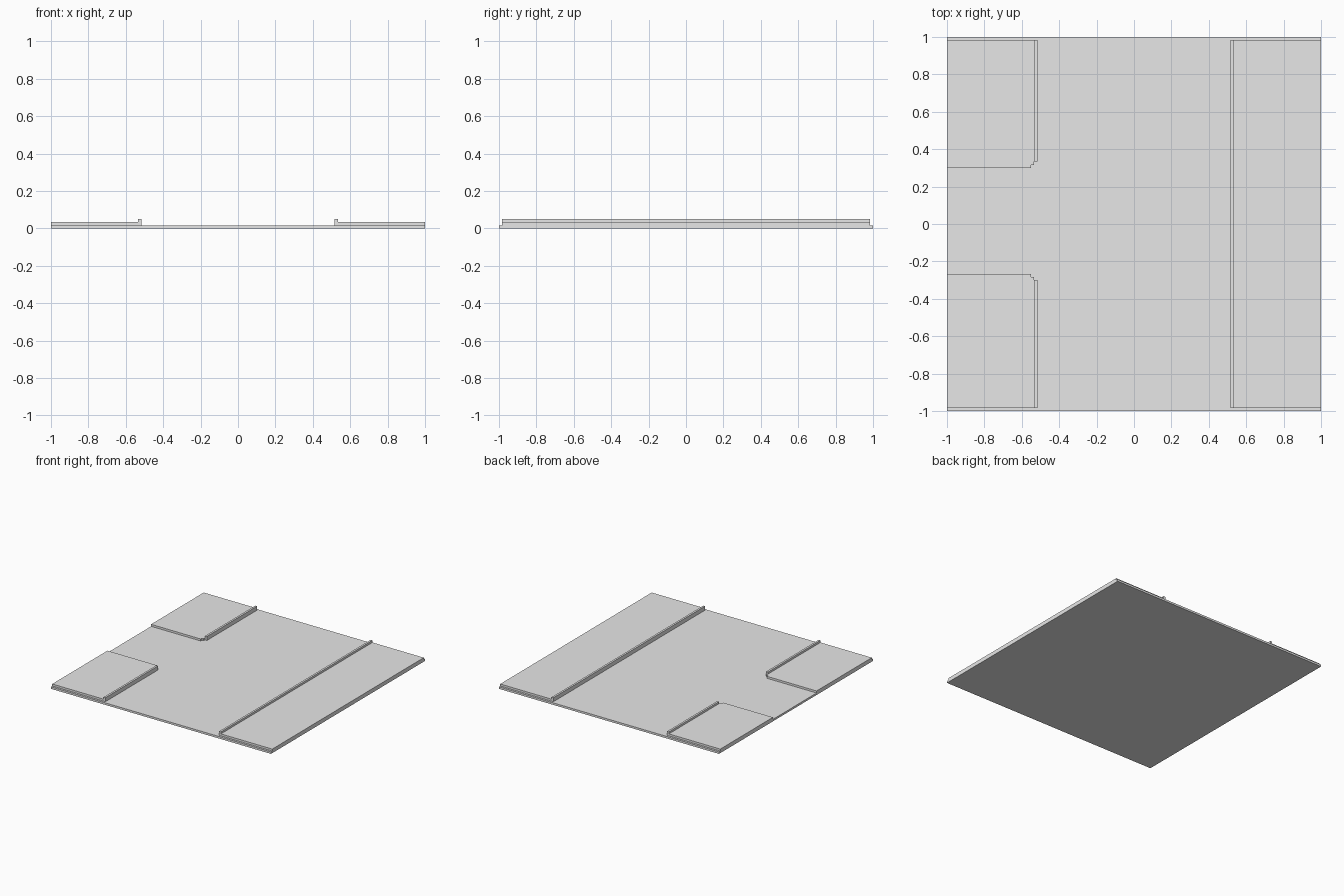
import bpy
import bmesh

if "Cube" in bpy.data.objects:
    bpy.data.objects.remove(bpy.data.objects["Cube"], do_unlink=True)

UNIT = 1 / 60          # all parts snap to this step
EDGE, INSET = 60, 59   # slab half size, raised part half length

grey = bpy.data.materials.new("plain_grey")
grey.use_nodes = True
grey.diffuse_color = (0.8, 0.8, 0.8, 1)
grey.node_tree.nodes["Principled BSDF"].inputs["Base Color"].default_value = (0.8, 0.8, 0.8, 1)


def prism(name, outline, bottom, top, open_bottom=True):
    """Extrude a flat outline upwards; parts resting on another stay open below."""
    bm = bmesh.new()
    base = bm.faces.new([bm.verts.new((x * UNIT, y * UNIT, bottom * UNIT)) for x, y in outline])
    result = bmesh.ops.extrude_face_region(bm, geom=[base], use_keep_orig=True)
    raised = [v for v in result["geom"] if isinstance(v, bmesh.types.BMVert)]
    bmesh.ops.translate(bm, verts=raised, vec=(0, 0, (top - bottom) * UNIT))
    bmesh.ops.recalc_face_normals(bm, faces=bm.faces[:])
    if open_bottom:
        lower = [f for f in bm.faces if f.normal.z < -0.5]
        bmesh.ops.delete(bm, geom=lower, context="FACES_ONLY")
    mesh = bpy.data.meshes.new(name)
    bm.to_mesh(mesh)
    bm.free()
    mesh.materials.append(grey)
    obj = bpy.data.objects.new(name, mesh)
    bpy.context.collection.objects.link(obj)
    return obj


def rectangle(x0, x1, y0, y1):
    return [(x0, y0), (x1, y0), (x1, y1), (x0, y1)]


# Road slab
prism("road_slab", rectangle(-EDGE, EDGE, -EDGE, EDGE), 0, 1, open_bottom=False)

# Long pavement and kerb on the left side
prism("left_pavement", rectangle(31, EDGE, -INSET, INSET), 1, 2)
prism("left_kerb", rectangle(31, 32, -INSET, INSET), 2, 3)

# Two pavement corners with stepped edges, leaving a side road between them
for label, side, start in (("back", 1, 18), ("front", -1, 16)):
    steps = [(-EDGE, start), (-33, start), (-33, start + 1), (-32, start + 1),
             (-32, start + 2), (-31, start + 2), (-31, INSET), (-EDGE, INSET)]
    prism(label + "_right_pavement", [(x, side * y) for x, y in steps], 1, 2)
    kerb = rectangle(-32, -31, start + 2, INSET)
    prism(label + "_right_kerb", [(x, side * y) for x, y in kerb], 2, 3)
